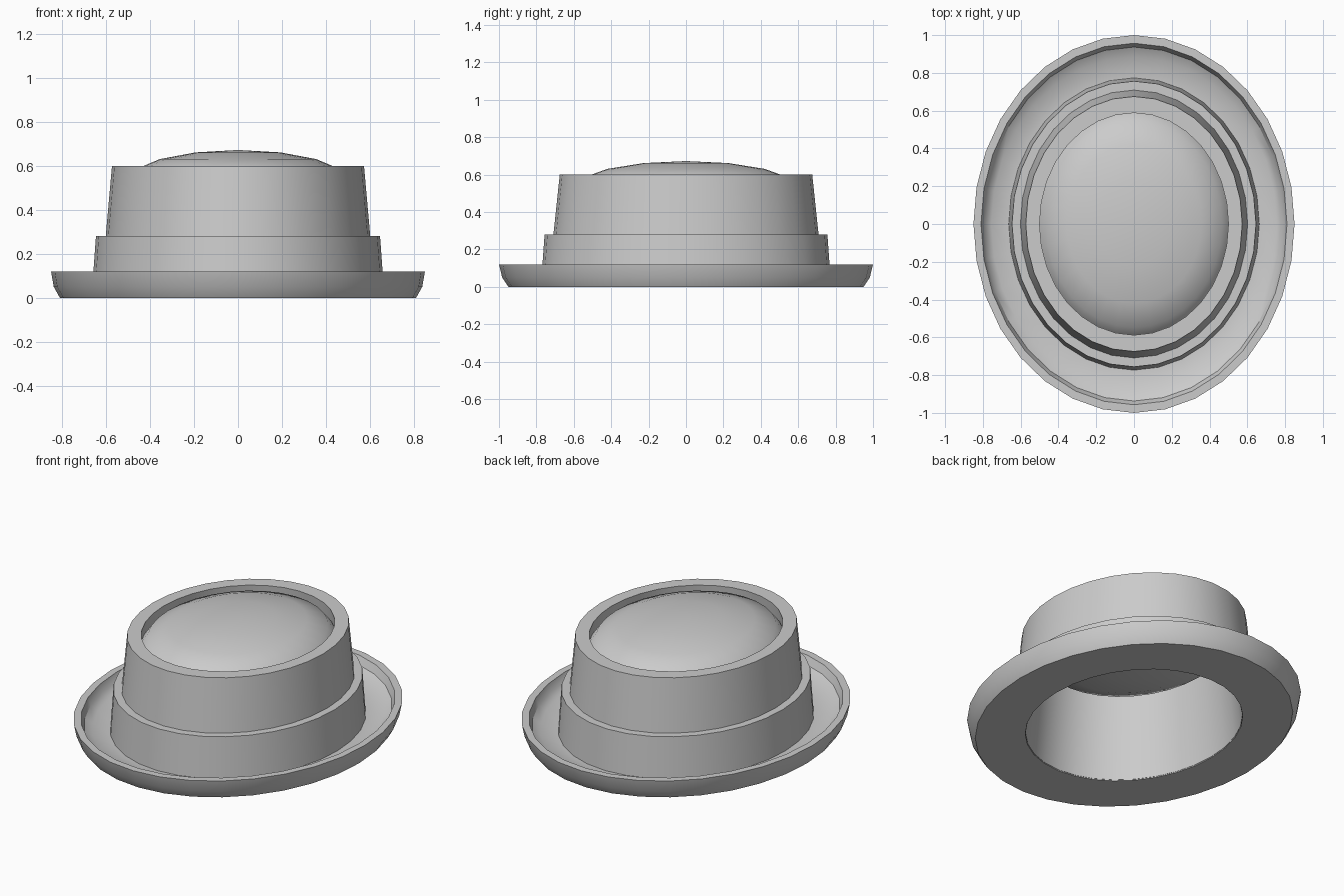
import bpy, math

if "Cube" in bpy.data.objects:
    bpy.data.objects.remove(bpy.data.objects["Cube"])

SEGMENTS = 32


def oval_lathe(name, profile):
    """Closed ring from a profile of (x radius, y radius, z) points."""
    verts, faces = [], []
    n = len(profile)
    for i in range(SEGMENTS):
        a = 2 * math.pi * i / SEGMENTS
        verts += [(rx * math.cos(a), ry * math.sin(a), z) for rx, ry, z in profile]
    for i in range(SEGMENTS):
        j = (i + 1) % SEGMENTS
        for k in range(n):
            m = (k + 1) % n
            faces.append((i * n + k, j * n + k, j * n + m, i * n + m))
    mesh = bpy.data.meshes.new(name)
    mesh.from_pydata(verts, [], faces)
    obj = bpy.data.objects.new(name, mesh)
    bpy.context.collection.objects.link(obj)
    smooth(obj)
    return obj


def smooth(obj):
    bpy.ops.object.select_all(action='DESELECT')
    obj.select_set(True)
    bpy.context.view_layer.objects.active = obj
    bpy.ops.object.shade_smooth_by_angle(angle=math.radians(35))


# Brim with an upturned edge and a flat lip
oval_lathe("brim", [
    (0.555, 0.65, 0.0), (0.81, 0.95, 0.0), (0.838, 0.983, 0.05),
    (0.85, 1.0, 0.12), (0.81, 0.957, 0.12), (0.795, 0.937, 0.075),
    (0.755, 0.885, 0.045), (0.66, 0.77, 0.035), (0.555, 0.65, 0.035)])

# Tapered crown wall, open through the middle
oval_lathe("crown", [
    (0.553, 0.648, 0.005), (0.626, 0.738, 0.005),
    (0.573, 0.675, 0.60), (0.50, 0.588, 0.60)])

# Band around the base of the crown
oval_lathe("hat_band", [
    (0.60, 0.70, 0.03), (0.664, 0.774, 0.03),
    (0.646, 0.756, 0.28), (0.585, 0.69, 0.28)])

# Low domed top set inside the crown
bpy.ops.mesh.primitive_uv_sphere_add(segments=SEGMENTS, ring_count=8, radius=1,
                                     location=(0, 0, 0.53))
dome = bpy.context.object
dome.name = "crown_dome"
dome.scale = (0.504, 0.593, 0.142)
bpy.ops.object.transform_apply(location=False, rotation=False, scale=True)
smooth(dome)
